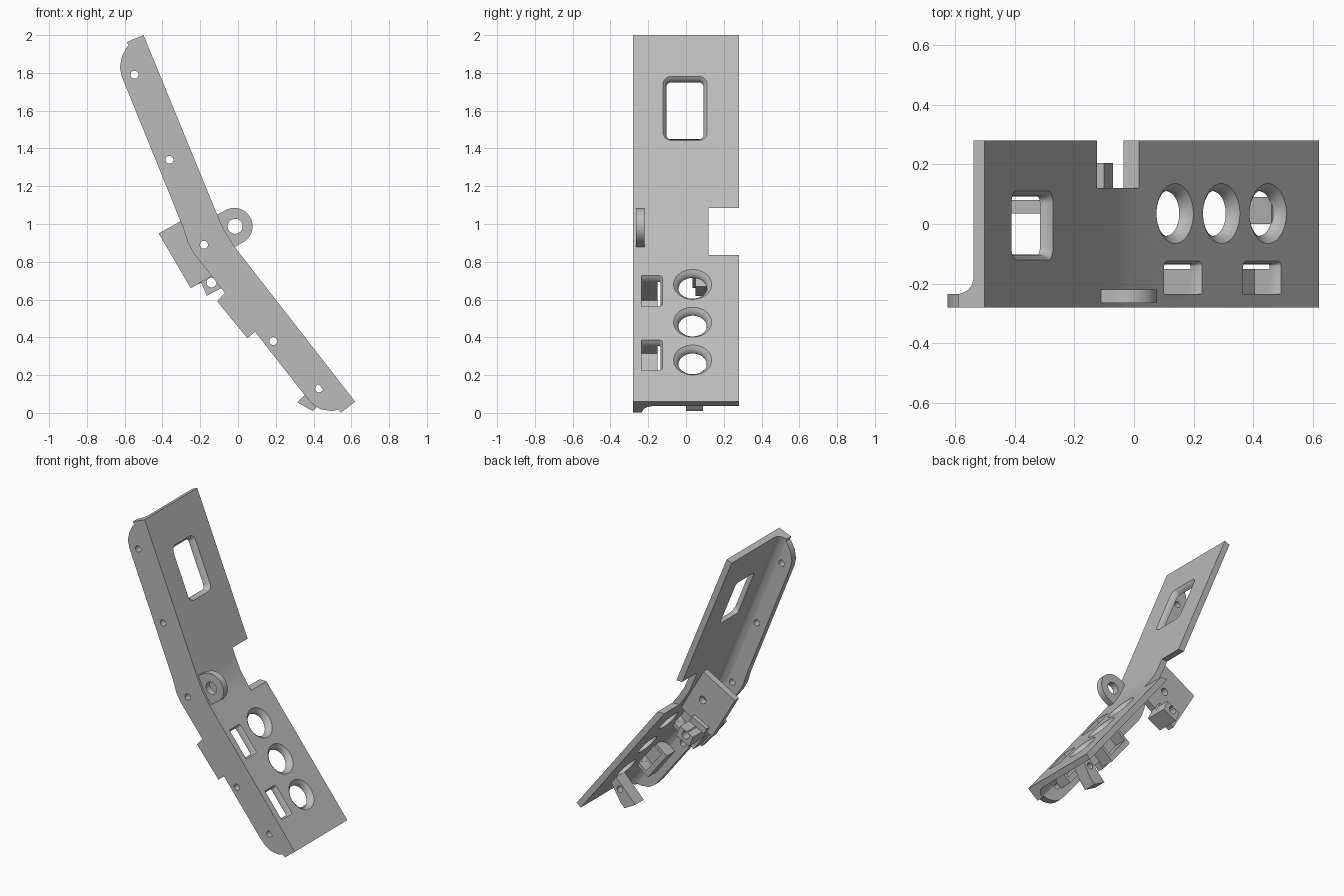
import bpy, bmesh
from math import sin, cos, radians, pi
from mathutils import Vector, Matrix

cube = bpy.data.objects.get("Cube")
if cube:
    bpy.data.objects.remove(cube)

gray = bpy.data.materials.new("plain gray")
gray.use_nodes = True
COLOR = (0.5, 0.5, 0.5, 1)
gray.diffuse_color = COLOR
gray.node_tree.nodes["Principled BSDF"].inputs["Base Color"].default_value = COLOR


def loft(name, rings):
    """Skin a list of closed rings and cap both ends."""
    bm = bmesh.new()
    vs = [[bm.verts.new(p) for p in ring] for ring in rings]
    n = len(vs[0])
    for a, b in zip(vs, vs[1:]):
        for i in range(n):
            bm.faces.new((a[i], a[(i + 1) % n], b[(i + 1) % n], b[i]))
    bm.faces.new(vs[0])
    bm.faces.new(vs[-1][::-1])
    bmesh.ops.recalc_face_normals(bm, faces=bm.faces)
    mesh = bpy.data.meshes.new(name)
    bm.to_mesh(mesh)
    bm.free()
    mesh.materials.append(gray)
    ob = bpy.data.objects.new(name, mesh)
    bpy.context.collection.objects.link(ob)
    return ob


def prism(name, pts, y0, y1):
    return loft(name, [[(x, y, z) for x, z in pts] for y in (y0, y1)])


def disc(x, z, r, n=32):
    return [(x + r * cos(2 * pi * i / n), z + r * sin(2 * pi * i / n)) for i in range(n)]


def cut(ob, cutter):
    m = ob.modifiers.new("cut", 'BOOLEAN')
    m.operation, m.solver, m.object = 'DIFFERENCE', 'EXACT', cutter
    cutter.hide_render = True
    cutter.hide_viewport = True
    cutter.display_type = 'WIRE'


def pin_hole(ob, x, z, r=0.021):
    cut(ob, prism("pin_cutter", disc(x, z, r), -0.5, 0.5))


# Bent outer line of the plate, in x and z
path = [Vector(p) for p in ((-.5, 2), (-.1, 1.025), (-.068, .955), (-.015, .875), (.62, .06))]


def normal(i):
    a, b = path[max(i - 1, 0)], path[min(i + 1, len(path) - 1)]
    d = (b - a).normalized()
    return Vector((-d.y, d.x))


# Plate with an inner fillet toward the flange: (y, depth) section
section = [(-.28, 0), (.28, 0), (.28, .04), (-.18, .04), (-.205, .047),
           (-.225, .065), (-.235, .095), (-.28, .095)]
plate = loft("bent_plate", [
    [(p.x - normal(i).x * d, y, p.y - normal(i).y * d) for y, d in section]
    for i, p in enumerate(path)])

# Side flange with rounded ends and a step on its rear edge
flange_pts = [(-.5, 2), (-.55, 1.975), (-.59, 1.935), (-.615, 1.885), (-.625, 1.83),
              (-.615, 1.78), (-.29, .98), (-.265, .90), (-.235, .845), (-.07, .636),
              (-.11, .59), (.05, .395), (.09, .43), (.36, .085), (.40, .042),
              (.44, .018), (.50, .01), (.56, .025), (.62, .06)] + \
             [tuple(p) for p in path[-2:0:-1]]
flange = prism("side_flange", flange_pts, -.28, -.235)
for x, z in ((-.548, 1.79), (-.363, 1.34), (-.18, .89), (.187, .38), (.43, .13)):
    pin_hole(flange, x, z)


def frame_at(z, seg):
    """Matrix at height z on a path segment: local x along, y across, z outward."""
    a, b = path[seg], path[seg + 1]
    d = (b - a).normalized()
    p = a + (b - a) * ((a.y - z) / (a.y - b.y))
    u, n, v = Vector((d.x, 0, d.y)), Vector((-d.y, 0, d.x)), Vector((0, 1, 0))
    m = Matrix((u, v, n)).transposed().to_4x4()
    m.translation = (p.x, 0, p.y)
    return m


def flared_cutter(name, m, y, hx, hy, corner, flare):
    """Rounded opening widening smoothly toward the outer face."""
    rings = []
    for depth, t in ((-.1, 0), (-.036, 0), (-.022, .12), (-.01, .45), (.002, 1), (.05, 1)):
        ring = []
        for q, (sx, sy) in enumerate(((1, 1), (-1, 1), (-1, -1), (1, -1))):
            for k in range(9):
                a = radians(90 * q + 90 * k / 9 + 5)
                r = corner + flare * t
                ring.append(m @ Vector((sx * (hx - corner) + r * cos(a),
                                        y + sy * (hy - corner) + r * sin(a), depth)))
        rings.append(ring)
    return loft(name, rings)


# Window, round openings and latch openings
cut(plate, flared_cutter("window_cutter", frame_at(1.612, 0), -.005, .165, .098, .025, .02))
for z in (.68, .48, .28):
    cut(plate, flared_cutter("round_cutter", frame_at(z, 3), .035, .0751, .0751, .075, .028))
for z in (.645, .305):
    cut(plate, flared_cutter("latch_cutter", frame_at(z, 3), -.19, .092, .055, .008, .012))

# Square notch in the rear edge at the bend
cut(plate, prism("notch_cutter", [(-.4, .835), (.3, .835), (.3, 1.085), (-.4, 1.085)], .12, .4))

# Pivot lug on the outer face
lug_pts = [(-.02 + .097 * cos(radians(a)), .988 + .097 * sin(radians(a)))
           for a in range(-61, 121, 6)] + [(-.12, 1.045), (-.15, 1.03), (-.06, .86), (-.03, .87)]
lug = prism("pivot_lug", lug_pts, -.265, -.22)
pin_hole(lug, -.015, .988, .04)

# Mounting ear behind the bend
ear = prism("mounting_ear", [(-.42, .95), (-.185, 1.082), (-.02, .795), (-.25, .66)], .035, .08)
pin_hole(ear, -.18, .89, .025)

# Small clip beneath the ear
clip = prism("clip", [(-.23, .72), (-.21, .68), (-.195, .69), (-.165, .62),
                      (-.07, .67), (-.095, .72), (-.12, .775)], .05, .11)
pin_hole(clip, -.14, .69, .026)
tip = prism("clip_tip", [(-.195, .69), (-.165, .62), (-.07, .67), (-.1, .74)], .11, .205)
pin_hole(tip, -.14, .69, .026)

# Lower tab under the plate
tab = prism("lower_tab", [(.315, .055), (.395, .01), (.425, .04), (.50, .165), (.46, .205)], 0, .09)
pin_hole(tab, .43, .13)

# U-shaped latch pockets under the two latch openings
for name, z, depth in (("upper_latch", .645, .235), ("lower_latch", .305, .14)):
    m = frame_at(z, 3)
    u_shape = [(-.115, -.03), (-.115, -depth), (.115, -depth), (.115, -.03),
               (.093, -.03), (.093, .035 - depth), (-.093, .035 - depth), (-.093, -.03)]
    loft(name, [[m @ Vector((u, y, w)) for u, w in u_shape] for y in (-.24, -.15)])

# Smooth the curved faces, keep edges sharp
bpy.ops.object.select_all(action='DESELECT')
for ob in (plate, flange, lug, ear, clip, tip, tab):
    ob.select_set(True)
    bpy.context.view_layer.objects.active = ob
bpy.ops.object.convert(target='MESH')
bpy.ops.object.shade_smooth_by_angle(angle=radians(35))
